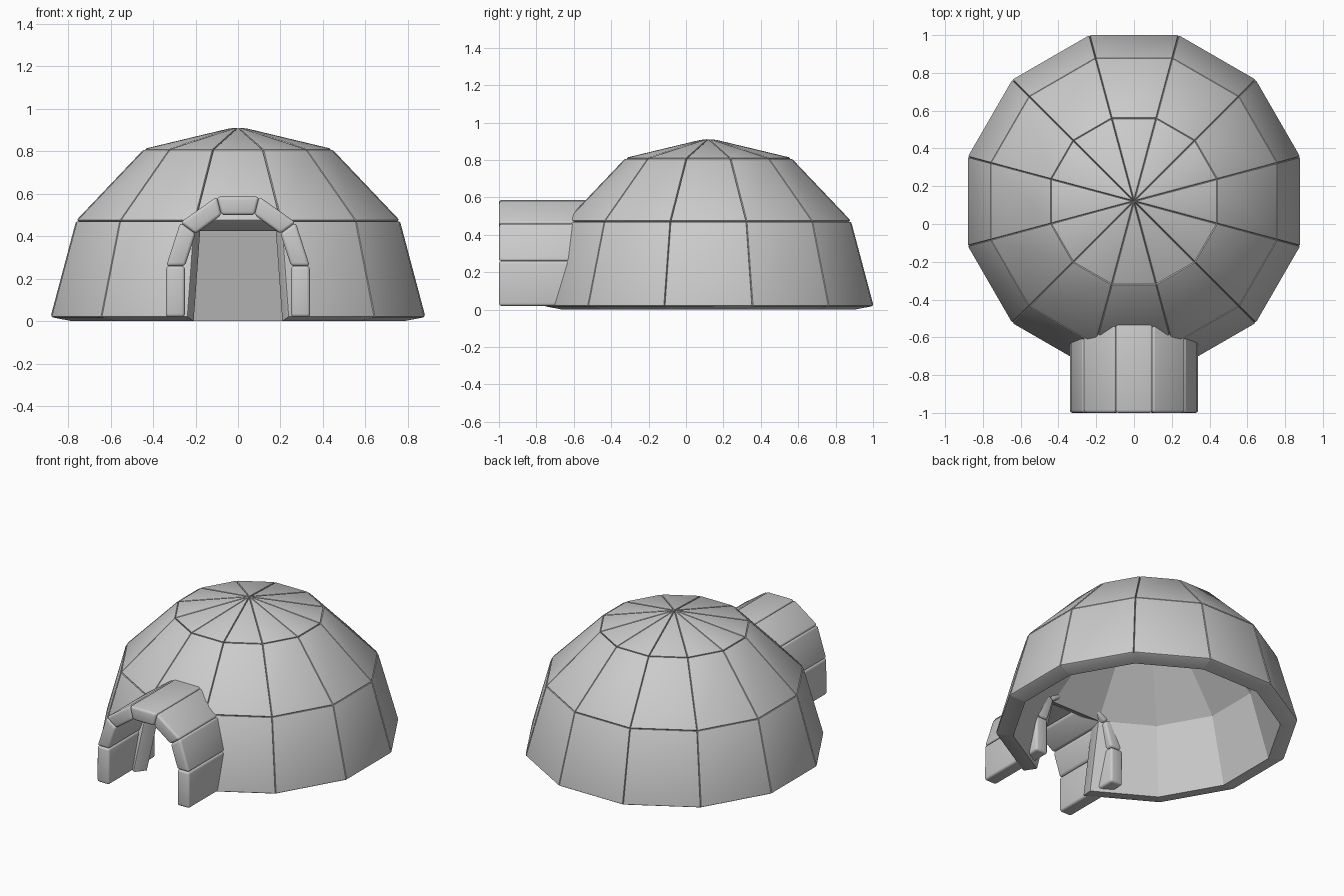
import bpy, bmesh
from math import radians, cos, sin

if "Cube" in bpy.data.objects:
    bpy.data.objects.remove(bpy.data.objects["Cube"])

SIDES = 12
CENTRE_Y = 0.12
HALF = radians(180 / SIDES)

# dome profile as (apothem, height), outside and inside of the wall
OUTER = [(0.883, 0.02), (0.762, 0.475), (0.442, 0.812), (0.0, 0.918)]
INNER = [(0.78, 0.0), (0.665, 0.425), (0.388, 0.72), (0.0, 0.815)]

# right half of the arch cross-section (x, z), outside and inside
ARCH_OUT = [(0.34, 0.02), (0.338, 0.26), (0.272, 0.465), (0.1, 0.587)]
ARCH_IN = [(0.25, 0.02), (0.25, 0.26), (0.2, 0.412), (0.078, 0.5)]


def add_block(bm, side_a, side_b, width, segments, one_side):
    """Closed block between two matching loops, with rounded edges."""
    va = [bm.verts.new(p) for p in side_a]
    vb = [bm.verts.new(p) for p in side_b]
    n = len(va)
    faces = [bm.faces.new(va), bm.faces.new(vb[::-1])]
    for i in range(n):
        j = (i + 1) % n
        faces.append(bm.faces.new((va[j], va[i], vb[i], vb[j])))
    bmesh.ops.recalc_face_normals(bm, faces=faces)
    edges = faces[0].edges if one_side else {e for f in faces for e in f.edges}
    bmesh.ops.bevel(bm, geom=list(edges), offset=width, segments=segments,
                    profile=0.5, affect='EDGES', clamp_overlap=True)


def finish(bm, name):
    mesh = bpy.data.meshes.new(name)
    bm.to_mesh(mesh)
    bm.free()
    obj = bpy.data.objects.new(name, mesh)
    bpy.context.collection.objects.link(obj)
    bpy.ops.object.select_all(action='DESELECT')
    obj.select_set(True)
    bpy.context.view_layer.objects.active = obj
    bpy.ops.object.shade_smooth_by_angle(angle=radians(40))
    return obj


def dome_point(apothem, z, angle):
    r = apothem / cos(HALF)
    return (r * cos(angle), CENTRE_Y + r * sin(angle), z)


def panel_loop(profile, ring, mid):
    lo, hi = profile[ring], profile[ring + 1]
    pts = [dome_point(*lo, mid - HALF), dome_point(*lo, mid + HALF)]
    if hi[0] == 0:
        return pts + [dome_point(*hi, mid)]
    return pts + [dome_point(*hi, mid + HALF), dome_point(*hi, mid - HALF)]


# dome: three rings of wall blocks, the front lower block left out as doorway
for ring, name in enumerate(("lower_wall_ring", "upper_wall_ring", "roof_ring")):
    bm = bmesh.new()
    for k in range(SIDES):
        if ring == 0 and k == 9:
            continue
        mid = 2 * HALF * k
        add_block(bm, panel_loop(OUTER, ring, mid), panel_loop(INNER, ring, mid),
                  0.012, 2, True)
    finish(bm, name)

# entrance tunnel: seven long blocks following the arch
outer = ARCH_OUT + [(-x, z) for x, z in reversed(ARCH_OUT)]
inner = ARCH_IN + [(-x, z) for x, z in reversed(ARCH_IN)]
bm = bmesh.new()
for i in range(len(outer) - 1):
    section = [outer[i], outer[i + 1], inner[i + 1], inner[i]]
    add_block(bm, [(x, -1.0, z) for x, z in section],
              [(x, -0.51, z) for x, z in section], 0.015, 3, False)
finish(bm, "entrance_tunnel")
